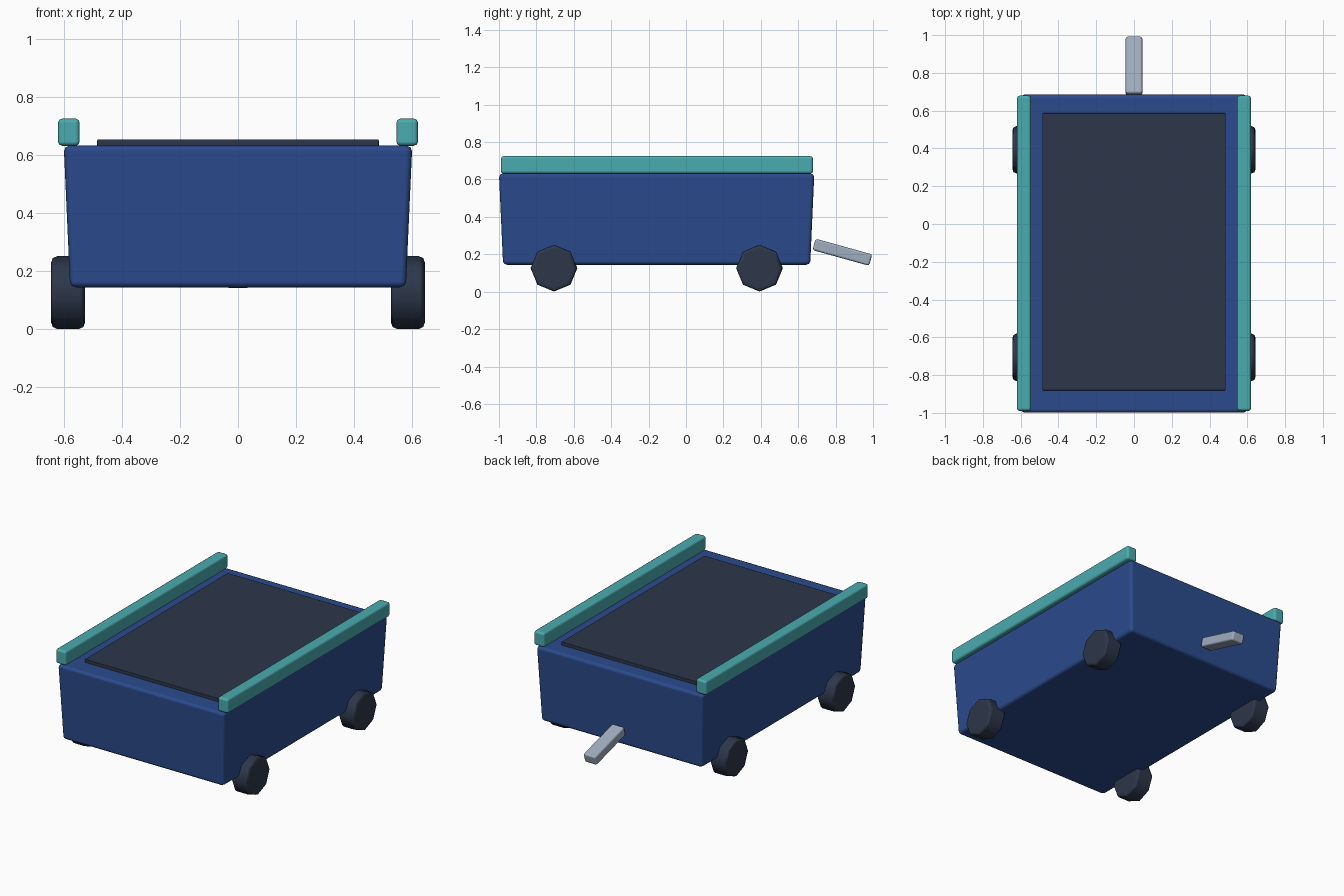
import bpy, bmesh, math
from mathutils import Matrix

if "Cube" in bpy.data.objects:
    bpy.data.objects.remove(bpy.data.objects["Cube"])


def material(name, rgb):
    m = bpy.data.materials.new(name)
    lin = [((c / 255 + 0.055) / 1.055) ** 2.4 for c in rgb]
    m.diffuse_color = (*lin, 1)
    m.use_nodes = True
    m.node_tree.nodes["Principled BSDF"].inputs["Base Color"].default_value = m.diffuse_color
    return m


BLUE = material("body blue", (43, 75, 141))
DARK = material("dark slate", (45, 55, 74))
TEAL = material("rail teal", (74, 171, 175))
GREY = material("handle grey", (160, 174, 192))


def finish(name, bm, mat, loc, bevel, angle=30, segments=2, rot=(0, 0, 0)):
    """Turn a bmesh into a smooth object with softened edges."""
    for f in bm.faces:
        f.smooth = True
    mesh = bpy.data.meshes.new(name)
    bm.to_mesh(mesh)
    bm.free()
    mesh.materials.append(mat)
    ob = bpy.data.objects.new(name, mesh)
    bpy.context.collection.objects.link(ob)
    ob.location, ob.rotation_euler = loc, rot
    b = ob.modifiers.new("Bevel", 'BEVEL')
    b.width, b.segments = bevel, segments
    b.limit_method, b.angle_limit = 'ANGLE', math.radians(angle)
    b.harden_normals = True
    return ob


def box(name, size, loc, mat, bevel, rot=(0, 0, 0), taper=0.0):
    bm = bmesh.new()
    bmesh.ops.create_cube(bm, size=1)
    for v in bm.verts:
        low = v.co.z < 0
        for i in range(3):
            v.co[i] *= size[i]
        if low:  # draw the bottom in on all four sides
            v.co.x -= math.copysign(taper, v.co.x)
            v.co.y -= math.copysign(taper, v.co.y)
    return finish(name, bm, mat, loc, bevel, rot=rot)


# Tapered tub and dark bed plate on top
box("wagon_body", (1.2, 1.686, 0.488), (0, -0.157, 0.388), BLUE, 0.02, taper=0.022)
box("bed_panel", (0.97, 1.468, 0.06), (0, -0.147, 0.623), DARK, 0.004)

# Side rails and wheels, mirrored left and right
for side, sx in (("left", -1), ("right", 1)):
    box(side + "_rail", (0.075, 1.67, 0.094), (sx * 0.5825, -0.155, 0.678), TEAL, 0.015)
    for end, y in (("front", -0.706), ("back", 0.393)):
        bm = bmesh.new()
        bmesh.ops.create_cone(bm, cap_ends=True, segments=8, radius1=0.125,
                              radius2=0.125, depth=0.117,
                              matrix=Matrix.Rotation(math.pi / 2, 4, 'Y'))
        finish(f"{end}_{side}_wheel", bm, DARK, (sx * 0.585, y, 0.126), 0.02, 60)

# Pull handle sloping down at the back
box("pull_handle", (0.088, 0.314, 0.063), (0, 0.836, 0.211), GREY, 0.012,
    rot=(math.radians(-15.5), 0, 0))
